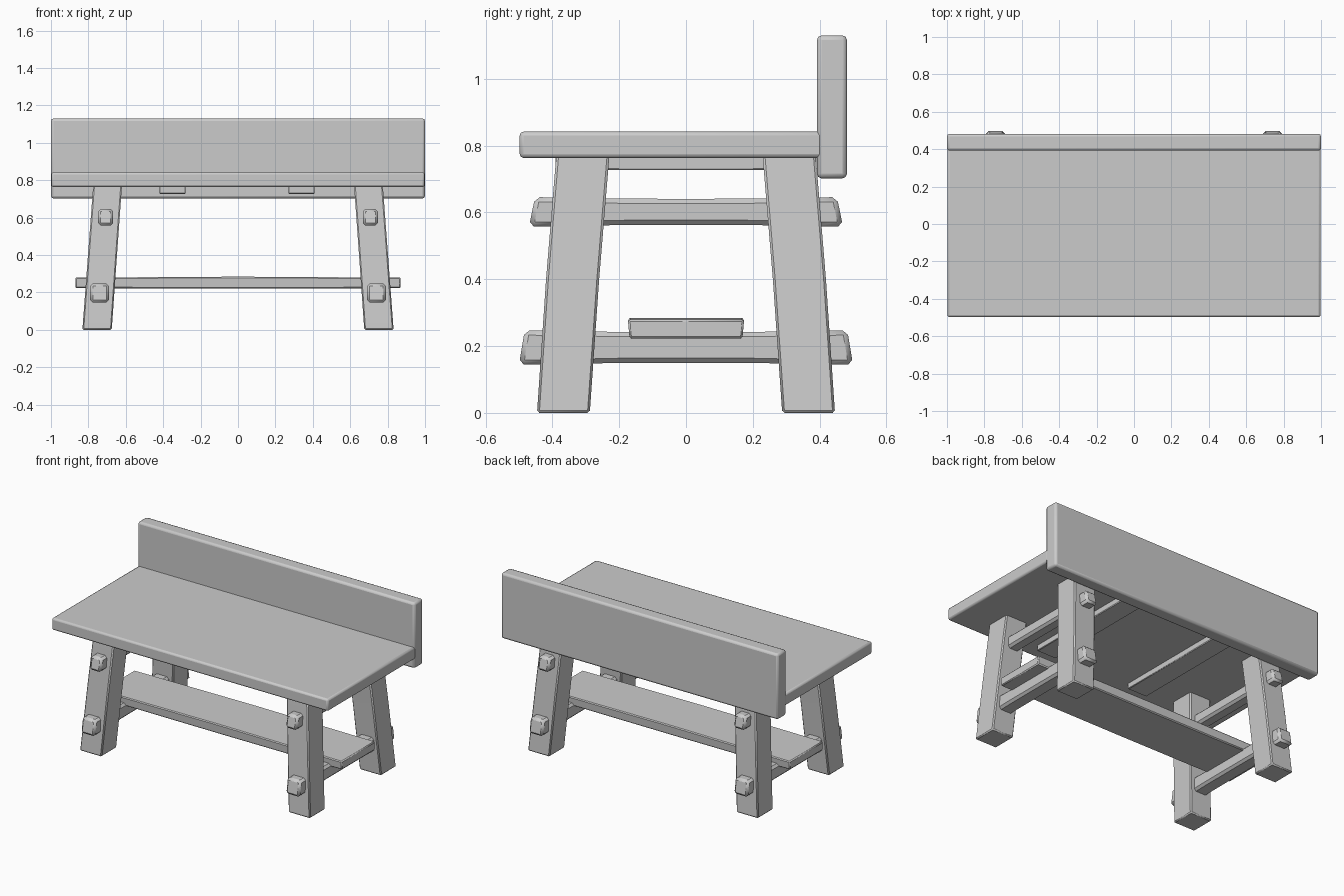
import bpy, bmesh
from mathutils import Vector

if "Cube" in bpy.data.objects:
    bpy.data.objects.remove(bpy.data.objects["Cube"])


def finish(name, bm, bevel=0.0, segs=1):
    bmesh.ops.recalc_face_normals(bm, faces=bm.faces)
    me = bpy.data.meshes.new(name)
    bm.to_mesh(me)
    bm.free()
    ob = bpy.data.objects.new(name, me)
    bpy.context.collection.objects.link(ob)
    if bevel:
        m = ob.modifiers.new("soft_edges", 'BEVEL')
        m.width, m.segments, m.limit_method = bevel, segs, 'ANGLE'
    bpy.ops.object.select_all(action='DESELECT')
    bpy.context.view_layer.objects.active = ob
    ob.select_set(True)
    bpy.ops.object.shade_smooth_by_angle(angle=0.7)
    return ob


def loft(name, rings, bevel=0.0, segs=1):
    """Closed solid through a list of four-point rings."""
    bm = bmesh.new()
    vs = [[bm.verts.new(Vector(p)) for p in r] for r in rings]
    for a, b in zip(vs, vs[1:]):
        for i in range(4):
            j = (i + 1) % 4
            bm.faces.new((a[i], a[j], b[j], b[i]))
    bm.faces.new(vs[0])
    bm.faces.new(vs[-1])
    return finish(name, bm, bevel, segs)


def rect_z(x0, x1, y0, y1, z):
    return [(x0, y0, z), (x1, y0, z), (x1, y1, z), (x0, y1, z)]


def box(name, x0, x1, y0, y1, z0, z1, bevel, segs=1):
    return loft(name, [rect_z(x0, x1, y0, y1, z0), rect_z(x0, x1, y0, y1, z1)], bevel, segs)


# Table top and upright back board
box("table_top", -0.998, 0.998, -0.498, 0.41, 0.763, 0.842, 0.012, 2)
box("back_board", -1, 1, 0.392, 0.482, 0.702, 1.13, 0.014, 2)

# Battens under the top
for side, x in (("left", -0.35), ("right", 0.34)):
    box("batten_" + side, x - 0.07, x + 0.07, -0.39, 0.39, 0.727, 0.775, 0.004)

for side, sx in (("left", -1), ("right", 1)):
    # Splayed legs
    for end, sy in (("front", -1), ("back", 1)):
        rings = []
        for z, xi, xo, yi, yo in ((0, .675, .832, .288, .446),
                                  (0.4, .647, .802, .26, .419),
                                  (0.775, .62, .774, .229, .388)):
            rings.append(rect_z(sx * xi, sx * xo, sy * yi, sy * yo, z))
        loft(f"{end}_leg_{side}", rings, 0.007)

    # Slightly bowed cross rails with tenon ends poking through the legs
    for level, xc, hw, y_top, y_bot, z0, z1 in (("upper", .708, .041, .452, .47, .556, .646),
                                                ("lower", .74, .05, .483, .5, .143, .247)):
        rings = []
        for t in (-1, -0.82, -0.4, 0, 0.4, 0.82, 1):
            yt, yb = t * y_top, t * y_bot
            mid = 1 - abs(t)
            a = z0 + 0.007 * min(1, mid * 1.6) + (0.002 if abs(t) == 1 else 0)
            b = z1 - 0.005 * min(1, mid * 1.6)
            x0, x1 = sx * xc - hw, sx * xc + hw
            rings.append([(x0, yb, a), (x1, yb, a), (x1, yt, b), (x0, yt, b)])
        loft(f"{level}_rail_{side}", rings, 0.014)

# Foot shelf resting across the lower rails
rings = []
for x, z0, z1 in ((-.87, .223, .279), (-.5, .221, .281), (0, .22, .284),
                  (.5, .221, .281), (.87, .223, .279)):
    rings.append([(x, -.169, z0), (x, .169, z0), (x, .174, z1), (x, -.174, z1)])
loft("foot_shelf", rings, 0.006)
